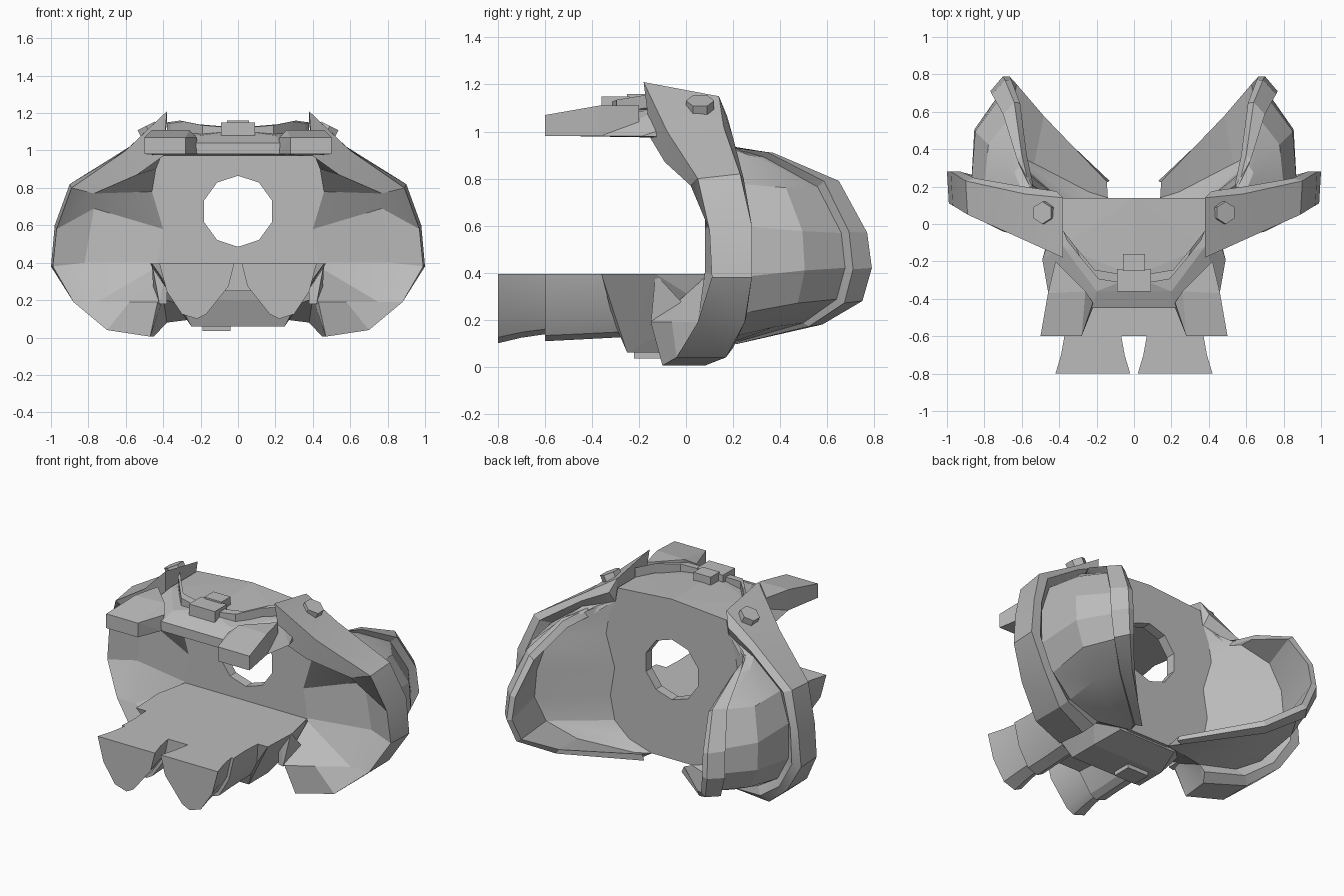
import bpy, bmesh, math
from mathutils import Vector as V

cube = bpy.data.objects.get("Cube")
if cube:
    bpy.data.objects.remove(cube)

grey = bpy.data.materials.new("plain grey")
grey.use_nodes = True
tone = (0.5, 0.5, 0.5, 1)
grey.diffuse_color = tone
grey.node_tree.nodes["Principled BSDF"].inputs["Base Color"].default_value = tone


def finish(name, bm, mirror=False, smooth=0):
    bmesh.ops.recalc_face_normals(bm, faces=bm.faces[:])
    mesh = bpy.data.meshes.new(name)
    bm.to_mesh(mesh)
    bm.free()
    mesh.materials.append(grey)
    ob = bpy.data.objects.new(name, mesh)
    bpy.context.collection.objects.link(ob)
    if smooth:
        bpy.ops.object.select_all(action='DESELECT')
        ob.select_set(True)
        bpy.context.view_layer.objects.active = ob
        bpy.ops.object.shade_smooth_by_angle(angle=math.radians(smooth))
    if mirror:
        ob.modifiers.new("Mirror", 'MIRROR').use_mirror_merge = False
    return ob


def loft(name, sections, **kw):
    """Join closed sections of equal length and cap both ends."""
    bm = bmesh.new()
    rings = [[bm.verts.new(p) for p in s] for s in sections]
    n = len(rings[0])
    for a, b in zip(rings, rings[1:]):
        for i in range(n):
            j = (i + 1) % n
            bm.faces.new((a[i], a[j], b[j], b[i]))
    caps = [bm.faces.new(rings[0]), bm.faces.new(rings[-1])]
    bmesh.ops.triangulate(bm, faces=caps)
    return finish(name, bm, **kw)


def hull(name, points, both=False, **kw):
    """Convex solid; both=True adds the points reflected in x."""
    bm = bmesh.new()
    for x, y, z in points:
        bm.verts.new((x, y, z))
        if both and x:
            bm.verts.new((-x, y, z))
    out = bmesh.ops.convex_hull(bm, input=bm.verts[:])
    spare = [g for g in out["geom_interior"] if isinstance(g, bmesh.types.BMVert)]
    bmesh.ops.delete(bm, geom=spare, context='VERTS')
    bmesh.ops.dissolve_limit(bm, angle_limit=0.02, verts=bm.verts[:], edges=bm.edges[:])
    return finish(name, bm, **kw)


def box(name, x0, x1, y0, y1, z0, z1, **kw):
    return hull(name, [(x, y, z) for x in (x0, x1) for y in (y0, y1) for z in (z0, z1)], **kw)


# Guide lines of one side shell, each running from top to bottom
band_front = [(.38, -.18, 1.21), (.6, -.08, 1), (.89, .05, .8), (.97, .1, .58),
              (.99, .11, .38), (.88, .05, .19), (.7, -.04, .04), (.47, -.1, .005)]
band_back = [(.38, .14, 1.15), (.58, .16, 1.02), (.9, .23, .82), (.98, .28, .6),
             (1, .28, .38), (.88, .25, .19), (.7, .17, .04), (.45, .08, .005)]
pod_base = [(.45, .15, .98), (.6, .18, .93), (.8, .2, .78), (.87, .22, .6),
            (.87, .22, .38), (.78, .2, .22), (.62, .17, .12), (.38, .13, .08)]
crest = [(.56, .2, .93), (.6, .37, .91), (.64, .65, .79), (.69, .77, .57),
         (.7, .79, .42), (.66, .75, .28), (.5, .58, .18), (.13, .23, .1)]
wall_edge = [(.4, 1), (.44, .9), (.46, .78), (.4, .58),
             (.43, .4), (.4, .25), (.3, .16), (.14, .11)]
pocket = [(.4, -.15, .97), (.54, -.09, .87), (.77, .02, .77), (.77, .16, .69),
          (.82, .16, .4), (.75, .05, .19), (.58, -.06, .19), (.43, -.15, .19)]
pocket_floor = [(.43, .08, .38), (.42, -.02, .29), (.4, -.13, .21)]

# Side shells: outer band, bulging pod with raised rim, hollow bowl, front pocket
sections = []
for k in range(8):
    f, b, c, e, h = [V(line[k]) for line in (band_front, band_back, pod_base, crest, pocket)]
    wx, wz = wall_edge[k]
    bulge = math.sin(math.pi * (k + .5) / 8)
    inset = 1 - .1 * bulge
    panel = c.lerp(e, .5)
    panel.x += .07 * bulge
    panel.z = .5 + (panel.z - .5) * inset
    panel_edge = e.lerp(c, .2)
    panel_edge.z = .5 + (panel_edge.z - .5) * inset
    rim_out = e.lerp(c, .14) + V((.045 * bulge, 0, 0))
    rim_in = e.lerp(V((.3, e.y - .03, .5)), .09)
    wall_back = V((wx, .14, wz))
    wall_front = V((wx, .08, wz)) if k < 5 else V(pocket_floor[k - 5])
    bowl = panel.lerp(wall_back, .22)
    sections.append([f, b, b.lerp(c, .5) + V((0, .03, 0)), c, panel, panel_edge, rim_out,
                     e, rim_in, bowl, wall_back, wall_front, h])
loft("side_shell", sections, mirror=True, smooth=20)

# Rear wall with a ten-sided opening
bm = bmesh.new()
outline = wall_edge + [(-x, z) for x, z in reversed(wall_edge)]
opening = [(.19 * math.cos(a), .675 + .19 * math.sin(a))
           for a in (math.radians(36 * i + 18) for i in range(10))]
for loop in (outline, opening):
    vs = [bm.verts.new((x, .14, z)) for x, z in loop]
    for i, v in enumerate(vs):
        bm.edges.new((v, vs[i - 1]))
bmesh.ops.triangle_fill(bm, edges=bm.edges[:], use_beauty=True)
out = bmesh.ops.extrude_face_region(bm, geom=bm.faces[:], use_keep_orig=True)
bmesh.ops.translate(bm, vec=(0, -.06, 0),
                    verts=[g for g in out["geom"] if isinstance(g, bmesh.types.BMVert)])
finish("rear_wall", bm)

# Brow roof and the blocks at its front corners
hull("brow", [(.22, -.45, .98), (.22, -.45, 1.04), (.2, -.36, 1.08), (.46, -.36, .98),
              (.49, -.19, .98), (.38, -.12, 1.09), (.4, .14, .97), (.38, .14, 1.09),
              (0, -.28, 1.11), (0, .14, 1.12)], both=True)
hull("brow_block", [(.28, -.6, .98), (.5, -.6, .98), (.28, -.6, 1.07), (.5, -.6, 1.07),
                    (.22, -.45, .98), (.22, -.42, 1.07), (.46, -.37, .98), (.46, -.37, 1.11),
                    (.26, -.36, 1.11), (.42, -.2, 1.11), (.42, -.2, .98)], mirror=True)

# Ridge along the brow, with its central boxes
ridge = [(.08, -.29, 1.11), (.2, -.27, 1.12), (.3, -.15, 1.14), (.37, -.06, 1.13)]
loft("brow_ridge", [[(x - .01, y - .025, z - .04), (x - .01, y - .025, z + .015),
                     (x + .01, y + .025, z + .02), (x + .01, y + .025, z - .04)]
                    for x, y, z in ridge], mirror=True)
box("brow_box", -.09, .09, -.36, -.24, 1.06, 1.15)
box("brow_box_rear", -.06, .06, -.25, -.16, 1.08, 1.16)

# Hexagonal bolts on the bands
bm = bmesh.new()
bmesh.ops.create_cone(bm, cap_ends=True, segments=6, radius1=.06, radius2=.06, depth=.07)
bmesh.ops.rotate(bm, verts=bm.verts[:], matrix=V((0, 0, 1)).rotation_difference(V((.5, 0, 1))).to_matrix())
bmesh.ops.translate(bm, verts=bm.verts[:], vec=(.475, .06, 1.1))
finish("band_bolt", bm, mirror=True)

# Lower deck, its front shelf, and the small plate beneath
hull("lower_deck", [(.46, -.36, .395), (.47, -.13, .395), (.42, .1, .395), (.32, -.31, .2),
                    (.25, -.25, .06), (.25, -.06, .06), (.2, .12, .1), (.38, .1, .25)], both=True)
box("deck_shelf", -.3, .3, -.6, -.3, .25, .395)
box("keel_plate", -.19, -.04, -.22, -.1, .035, .08)
hull("deck_gusset", [(.46, -.13, .395), (.42, -.15, .18), (.45, .06, .19), (.38, .05, .19),
                     (.38, -.13, .395), (.38, -.14, .18)], mirror=True)

# Paired front pads: half-round sections, flared at the front end
profile = [(-.2, 0), (-.17, -.12), (-.05, -.27), (0, -.295), (.08, -.27), (.16, -.15), (.2, 0)]
steps = [(-.8, 1, 1), (-.7, .85, .92), (-.6, .76, .87), (-.6, .85, .97), (-.48, .82, .95), (-.2, .9, .9)]
loft("front_pad", [[(.22 + x * w, y, .395 + z * h) for x, z in profile]
                   for y, w, h in steps], mirror=True, smooth=25)
